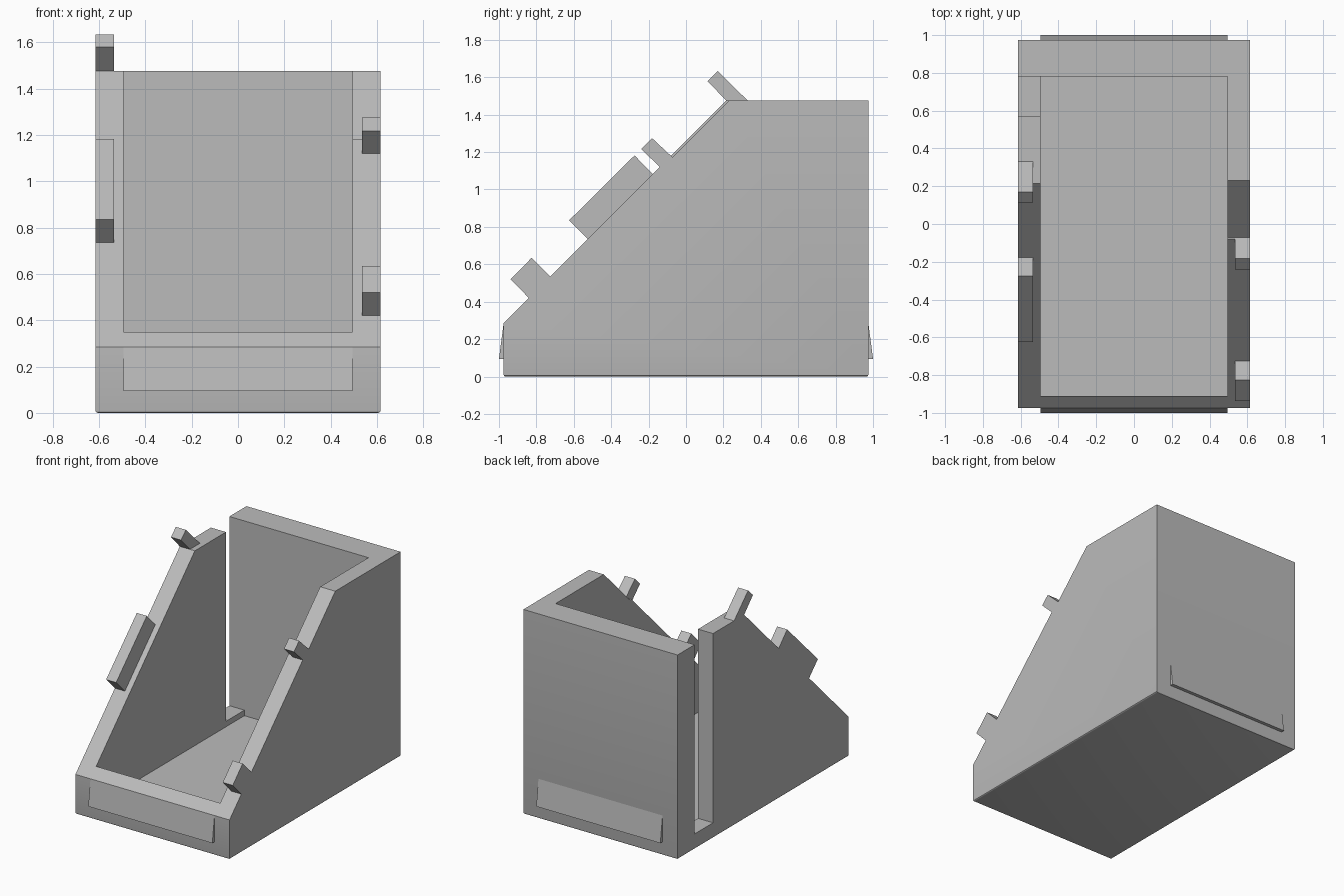
import bpy, bmesh

if "Cube" in bpy.data.objects:
    bpy.data.objects.remove(bpy.data.objects["Cube"])

grey = bpy.data.materials.new("plain grey")
grey.diffuse_color = (0.5, 0.5, 0.5, 1)
grey.use_nodes = True
grey.node_tree.nodes["Principled BSDF"].inputs["Base Color"].default_value = grey.diffuse_color


def extrude_x(name, profile, x0, x1, bevel_base=0):
    """Extrude a (y, z) outline from x0 to x1."""
    bm = bmesh.new()
    face = bm.faces.new([bm.verts.new((x0, y, z)) for y, z in profile])
    ext = bmesh.ops.extrude_face_region(bm, geom=[face])
    verts = [v for v in ext["geom"] if isinstance(v, bmesh.types.BMVert)]
    bmesh.ops.translate(bm, verts=verts, vec=(x1 - x0, 0, 0))
    bmesh.ops.recalc_face_normals(bm, faces=bm.faces)
    if bevel_base:
        edges = [e for e in bm.edges if all(v.co.z < 0.001 for v in e.verts)]
        bmesh.ops.bevel(bm, geom=edges, offset=bevel_base, segments=3,
                        profile=0.5, affect='EDGES')
    mesh = bpy.data.meshes.new(name)
    bm.to_mesh(mesh)
    bm.free()
    mesh.materials.append(grey)
    obj = bpy.data.objects.new(name, mesh)
    bpy.context.collection.objects.link(obj)
    return obj


def rect(y0, y1, z0, z1):
    return [(y0, z0), (y1, z0), (y1, z1), (y0, z1)]


W, D, H = 0.615, 0.975, 1.475   # half width, half depth, height
IN = 0.495                      # inner half width

# Bin body with a sloped, open front
bin_body = extrude_x("bin_body", [(-D, 0), (D, 0), (D, H), (0.215, H), (-D, 0.285)],
                     -W, W, bevel_base=0.01)

# Cutters: cavity, slot in the left wall, shallow relief on the right slope
cutters = [
    extrude_x("cavity_cutter", rect(-0.91, 0.78, 0.07, 2), -IN, IN),
    extrude_x("slot_cutter", rect(0.57, 0.78, 0.11, 2), -0.8, -0.4),
    extrude_x("relief_cutter", [(-0.0725, 1.1725), (0.33, 1.575), (0.2, 1.7), (-0.2, 1.3)],
              0.4, 0.8),
]
for cutter in cutters:
    mod = bin_body.modifiers.new(cutter.name, 'BOOLEAN')
    mod.operation = 'DIFFERENCE'
    mod.solver = 'EXACT'
    mod.object = cutter
    cutter.hide_render = True
    cutter.hide_set(True)

# Locking tabs standing on the sloped edges
extrude_x("left_top_tab", [(0.115, 1.58), (0.17, 1.633), (0.33, H), (0.215, H)], -W, -0.535)
extrude_x("left_middle_tab", [(-0.625, 0.835), (-0.275, 1.182), (-0.178, 1.082), (-0.525, 0.735)],
          -W, -0.535)
extrude_x("right_upper_tab", [(-0.24, 1.217), (-0.182, 1.275), (-0.0725, 1.1725), (-0.14, 1.12)],
          0.535, W)
extrude_x("right_lower_tab", [(-0.938, 0.52), (-0.825, 0.635), (-0.725, 0.535), (-0.84, 0.42)],
          0.535, W)

# Thin wedge catches low on the front and back
for name, s in (("front_catch", -1), ("back_catch", 1)):
    extrude_x(name, [(s * D, 0.095), (s * 1.0, 0.095), (s * D, 0.285)], -IN, IN)

# Smooth the rounded base while keeping all hard edges
bpy.ops.object.select_all(action='DESELECT')
bin_body.select_set(True)
bpy.context.view_layer.objects.active = bin_body
bpy.ops.object.shade_smooth_by_angle()
